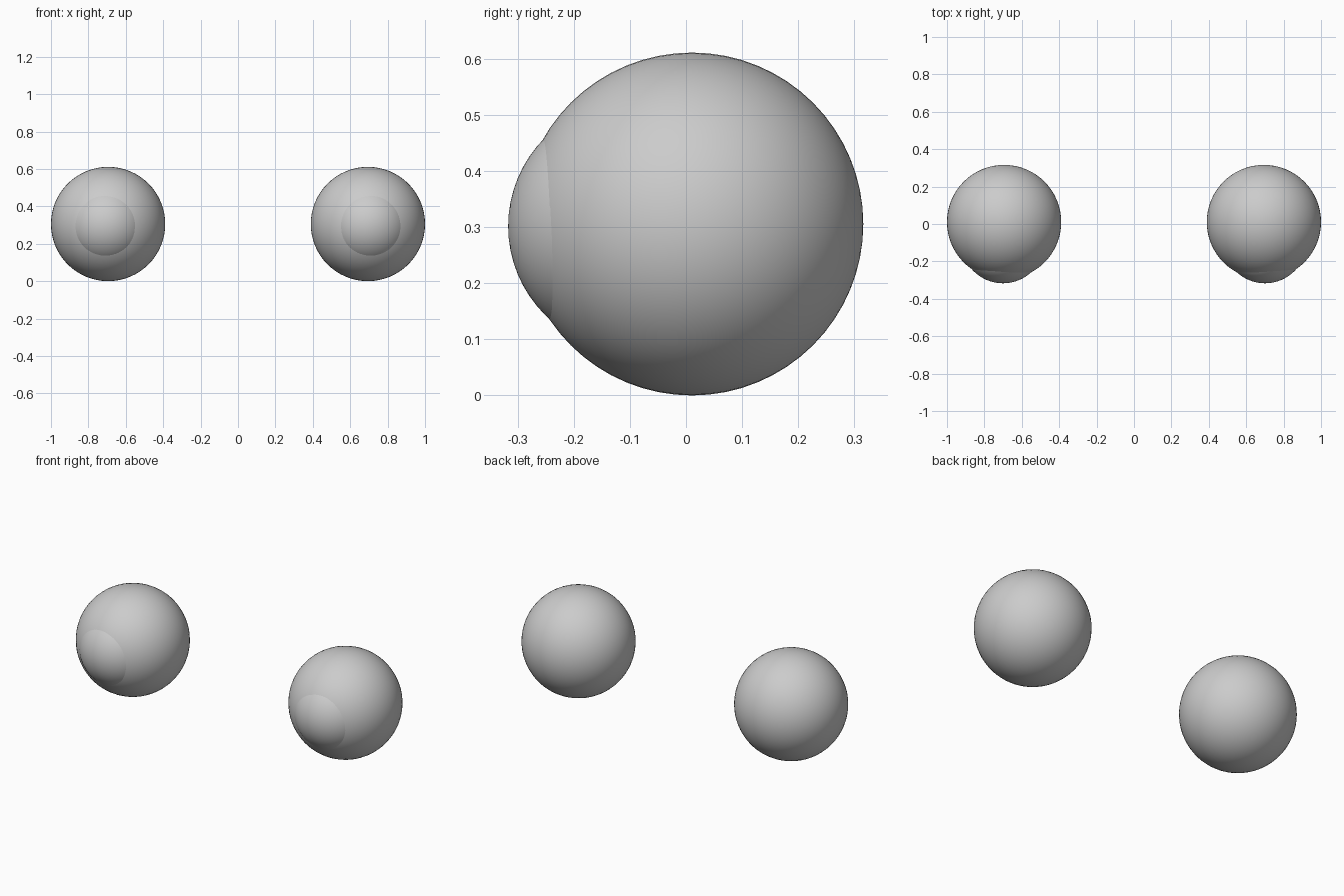
import bpy

if "Cube" in bpy.data.objects:
    bpy.data.objects.remove(bpy.data.objects["Cube"])


def smooth_ball(name, centre, radius):
    bpy.ops.mesh.primitive_uv_sphere_add(segments=64, ring_count=32,
                                         radius=radius, location=centre,
                                         rotation=(1.5708, 0, 0))
    ball = bpy.context.object
    ball.name = name
    bpy.ops.object.shade_smooth()
    return ball


EYE_X, EYE_Y, EYE_R = 0.6945, 0.0105, 0.3055

for side, s in (("left", -1), ("right", 1)):
    # main eyeball
    smooth_ball(side + "_eyeball", (s * EYE_X, EYE_Y, EYE_R), EYE_R)
    # bulging cornea, turned slightly outward and down
    smooth_ball(side + "_cornea", (s * (EYE_X + 0.006), -0.094, EYE_R - 0.004), 0.223)
